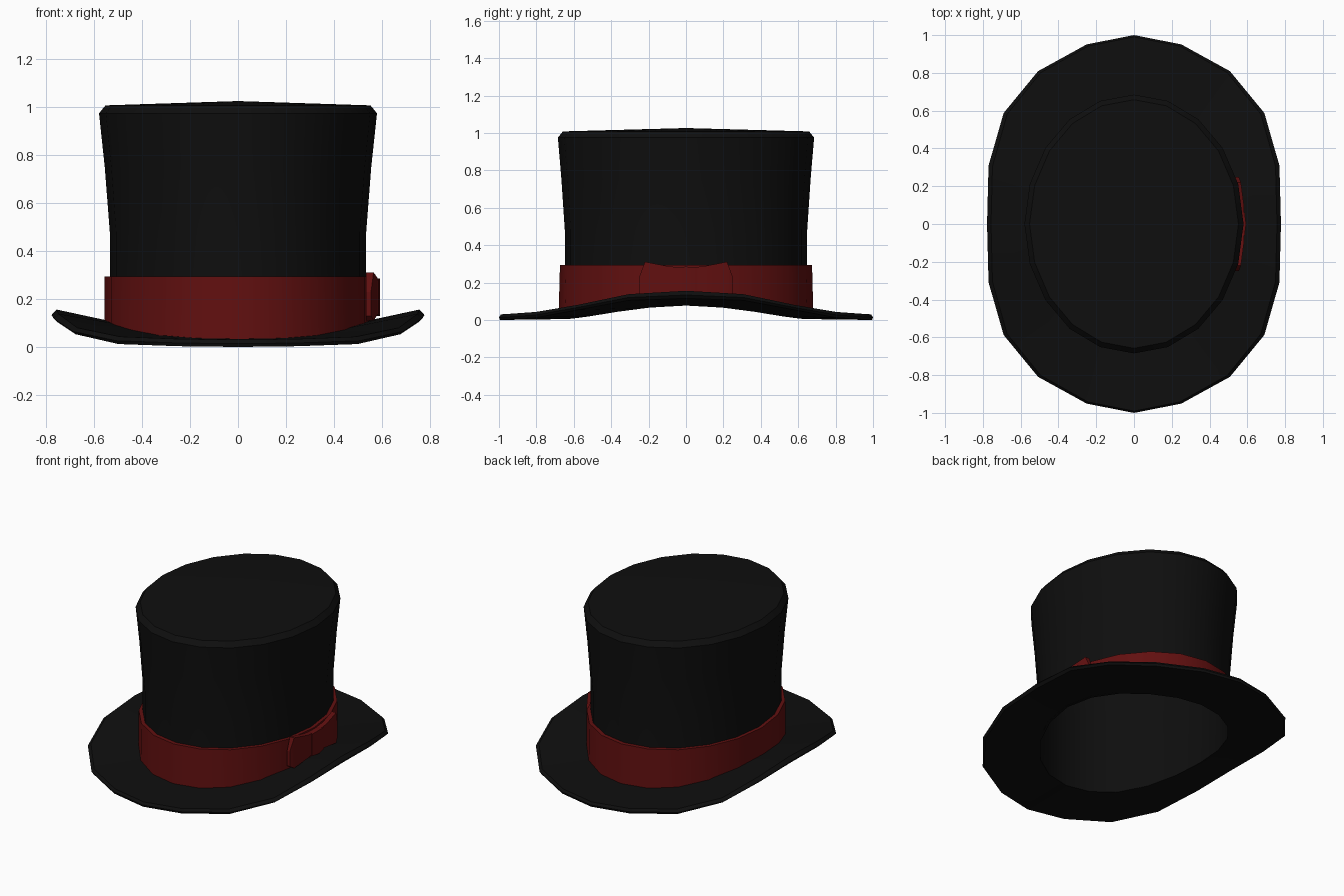
import bpy, bmesh, math

if "Cube" in bpy.data.objects:
    bpy.data.objects.remove(bpy.data.objects["Cube"])

N = 20  # sides of every ring


def material(name, rgb):
    m = bpy.data.materials.new(name)
    m.diffuse_color = (*rgb, 1)
    m.use_nodes = True
    m.node_tree.nodes["Principled BSDF"].inputs["Base Color"].default_value = m.diffuse_color
    return m


black = material("black felt", (0.0045, 0.0045, 0.0045))
red = material("dark red ribbon", (0.12, 0.005, 0.005))


def finish(name, bm, mat, angle=35):
    bmesh.ops.recalc_face_normals(bm, faces=bm.faces)
    me = bpy.data.meshes.new(name)
    bm.to_mesh(me)
    bm.free()
    me.materials.append(mat)
    ob = bpy.data.objects.new(name, me)
    bpy.context.collection.objects.link(ob)
    bpy.ops.object.select_all(action='DESELECT')
    ob.select_set(True)
    bpy.context.view_layer.objects.active = ob
    bpy.ops.object.shade_smooth_by_angle(angle=math.radians(angle))
    return ob


def quarter(values, i):
    """Mirror six values (end to side) around the 20-sided ring."""
    k = i % 10
    return values[min(k, 10 - k)]


def ring(rx, ry, z):
    """Elliptical ring; z is a number or six quarter values."""
    pts = []
    for i in range(N):
        t = 2 * math.pi * i / N
        h = quarter(z, i) if isinstance(z, list) else z
        pts.append((rx * math.sin(t), ry * math.cos(t), h))
    return pts


def loft(bm, rings, closed=False):
    vs = [[bm.verts.new(p) for p in r] for r in rings]
    n = len(vs[0])
    pairs = list(zip(vs, vs[1:])) + ([(vs[-1], vs[0])] if closed else [])
    for a, b in pairs:
        for i in range(n):
            j = (i + 1) % n
            bm.faces.new((a[i], a[j], b[j], b[i]))
    return vs


def fan(bm, r, centre):
    c = bm.verts.new(centre)
    for i in range(len(r)):
        bm.faces.new((r[i], r[(i + 1) % len(r)], c))


# Brim: curls up at the sides, flat at front and back
rim_x = [0, 0.25, 0.508, 0.69, 0.77, 0.778]
low = [0, 0.003, 0.012, 0.053, 0.105, 0.115]
high = [0.03, 0.033, 0.043, 0.08, 0.138, 0.156]
inner_low = [0.005, 0.008, 0.02, 0.043, 0.066, 0.077]
inner_high = [z + 0.029 for z in inner_low]


def rim(sx, sy, heights):
    pts = []
    for i in range(N):
        t = 2 * math.pi * i / N
        x = quarter(rim_x, i) * sx * (1 if math.sin(t) >= 0 else -1)
        pts.append((x, sy * math.cos(t), quarter(heights, i)))
    return pts


mid = [(a * 0.55 + b * 0.45) for a, b in zip(low, high)]
bm = bmesh.new()
loft(bm, [ring(0.525, 0.635, inner_low), rim(0.982, 0.995, low), rim(1, 1, mid),
          rim(0.973, 0.99, high), ring(0.525, 0.635, inner_high)], closed=True)
finish("brim", bm, black)

# Crown: flared hollow shell with a chamfered, slightly domed top
bm = bmesh.new()
vs = loft(bm, [
    ring(0.565, 0.66, 0.975 - 0.01),
    ring(0.52, 0.632, 0.48),
    ring(0.52, 0.632, inner_low),
    ring(0.535, 0.648, inner_low),
    ring(0.535, 0.648, 0.48),
    ring(0.556, 0.666, 0.75),
    ring(0.58, 0.685, 0.975),
    ring(0.553, 0.658, 1.008)])
fan(bm, vs[0], (0, 0, 0.99))
fan(bm, vs[-1], (0, 0, 1.026))
finish("crown", bm, black, 30)

# Ribbon band resting on the brim
band_low = [z - 0.01 for z in inner_high]
bm = bmesh.new()
loft(bm, [ring(0.53, 0.64, band_low), ring(0.557, 0.681, band_low),
          ring(0.557, 0.674, 0.293), ring(0.53, 0.64, 0.293)], closed=True)
finish("hat_band", bm, red)


def bow_section(y, x0, x1, z0, z1):
    return [(x0, y, z0), (x1, y, z0), (x1, y, z1), (x0, y, z1)]


def bow_part(name, sections):
    bm = bmesh.new()
    vs = loft(bm, [bow_section(*s) for s in sections])
    bm.faces.new(vs[0])
    bm.faces.new(vs[-1])
    finish(name, bm, red, 20)


# Bow on the right side: two flared wings and a central knot
for side, s in (("front", -1), ("back", 1)):
    bow_part("bow_wing_" + side, [
        (0.03 * s, 0.55, 0.582, 0.145, 0.28),
        (0.10 * s, 0.55, 0.582, 0.135, 0.288),
        (0.22 * s, 0.535, 0.566, 0.11, 0.311),
        (0.25 * s, 0.535, 0.555, 0.13, 0.17 + 0.06)])
bow_part("bow_knot", [
    (-0.062, 0.55, 0.586, 0.135, 0.28),
    (0, 0.55, 0.593, 0.13, 0.285),
    (0.062, 0.55, 0.586, 0.135, 0.28)])
